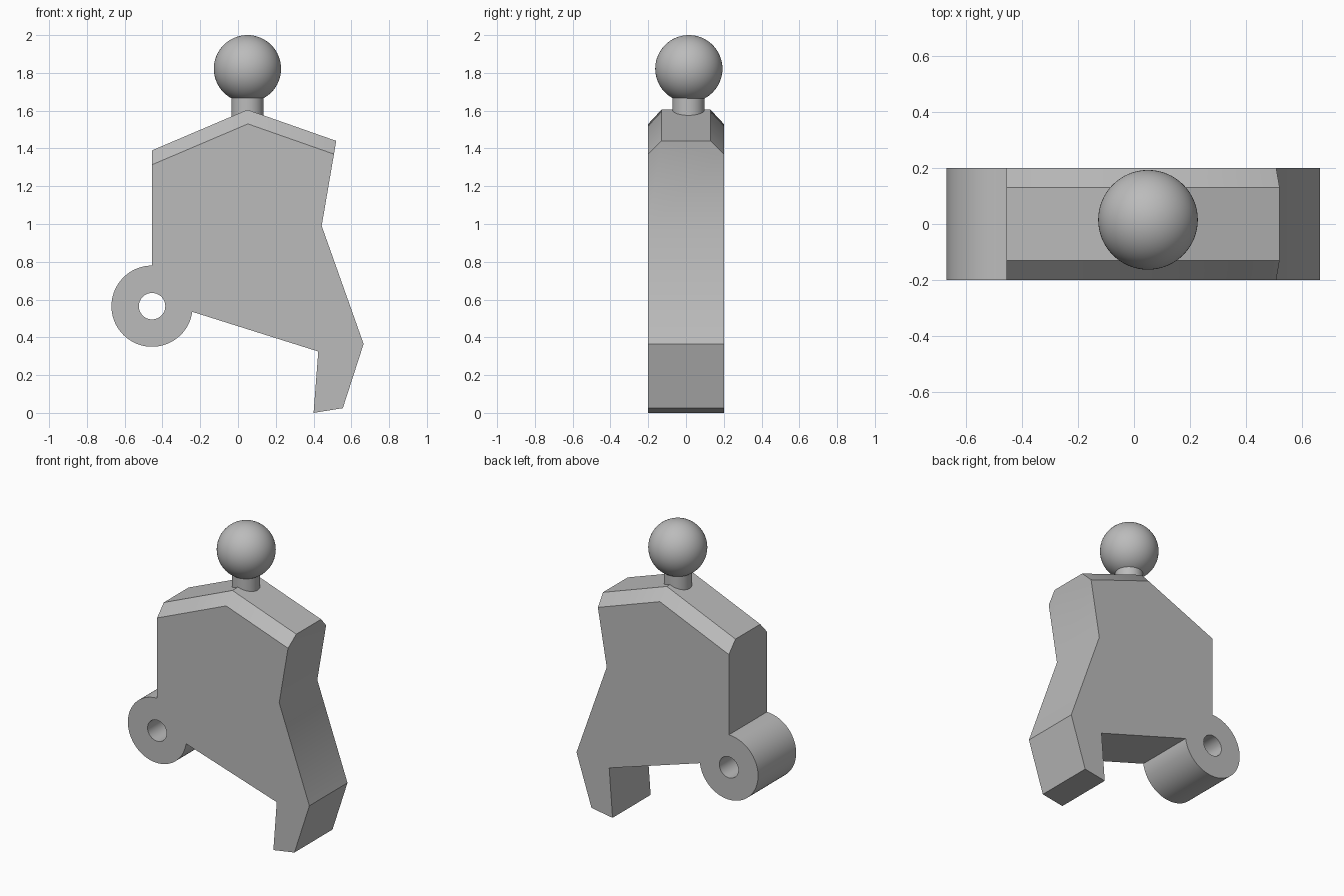
import bpy, bmesh, math
from mathutils import Matrix

cube = bpy.data.objects.get("Cube")
if cube:
    bpy.data.objects.remove(cube, do_unlink=True)

HALF = 0.2                      # half thickness of the plate
EYE_X, EYE_Z, EYE_R = -0.455, 0.565, 0.215
HOLE_R = 0.07

grey = bpy.data.materials.new("plain grey")
grey.use_nodes = True
colour = (0.5, 0.5, 0.5, 1)
grey.diffuse_color = colour
grey.node_tree.nodes["Principled BSDF"].inputs["Base Color"].default_value = colour


def add_object(name, bm):
    bmesh.ops.recalc_face_normals(bm, faces=bm.faces[:])
    mesh = bpy.data.meshes.new(name)
    bm.to_mesh(mesh)
    bm.free()
    mesh.materials.append(grey)
    ob = bpy.data.objects.new(name, mesh)
    bpy.context.collection.objects.link(ob)
    return ob


def select_only(ob):
    bpy.ops.object.select_all(action='DESELECT')
    ob.select_set(True)
    bpy.context.view_layer.objects.active = ob


def smooth(ob, degrees):
    select_only(ob)
    bpy.ops.object.shade_smooth_by_angle(angle=math.radians(degrees))


def cylinder(name, radius, depth, matrix):
    bm = bmesh.new()
    bmesh.ops.create_cone(bm, cap_ends=True, segments=48, radius1=radius,
                          radius2=radius, depth=depth, matrix=matrix)
    return add_object(name, bm)


# Plate: outline with a round eye at the lower left and a hooked foot
outline = [(-0.455, 1.39), (0.05, 1.605), (0.52, 1.44), (0.443, 0.99),
           (0.665, 0.365), (0.555, 0.025), (0.40, 0.0), (0.425, 0.325)]
start, end, steps = math.radians(-8), math.radians(-270), 56
for i in range(steps + 1):
    a = start + (end - start) * i / steps
    outline.append((EYE_X + EYE_R * math.cos(a), EYE_Z + EYE_R * math.sin(a)))

bm = bmesh.new()
face = bm.faces.new([bm.verts.new((x, -HALF, z)) for x, z in outline])
result = bmesh.ops.extrude_face_region(bm, geom=[face])
new_verts = [g for g in result["geom"] if isinstance(g, bmesh.types.BMVert)]
bmesh.ops.translate(bm, verts=new_verts, vec=(0, 2 * HALF, 0))
bmesh.ops.recalc_face_normals(bm, faces=bm.faces[:])

# Chamfer along the front and back of the gabled top
top_edges = [e for e in bm.edges
             if min(v.co.z for v in e.verts) > 1.3
             and abs(e.verts[0].co.y - e.verts[1].co.y) < 0.01]
bmesh.ops.bevel(bm, geom=top_edges, offset=0.07, offset_type='OFFSET',
                segments=1, affect='EDGES', clamp_overlap=False)
plate = add_object("body_plate", bm)

# Pin hole through the eye
turn = Matrix.Translation((EYE_X, 0, EYE_Z)) @ Matrix.Rotation(math.pi / 2, 4, 'X')
cutter = cylinder("hole_cutter", HOLE_R, 4 * HALF, turn)
cutter.hide_render = True
cut = plate.modifiers.new("pin_hole", 'BOOLEAN')
cut.operation = 'DIFFERENCE'
cut.solver = 'EXACT'
cut.object = cutter
select_only(plate)
bpy.ops.object.modifier_apply(modifier=cut.name)
bpy.data.objects.remove(cutter, do_unlink=True)
smooth(plate, 33)

# Neck and ball on top
neck = cylinder("neck", 0.085, 0.2, Matrix.Translation((0.05, 0.013, 1.6)))
smooth(neck, 33)

bm = bmesh.new()
bmesh.ops.create_uvsphere(bm, u_segments=64, v_segments=32, radius=0.178,
                          matrix=Matrix.Translation((0.05, 0.015, 1.822)))
ball = add_object("ball", bm)
smooth(ball, 33)
